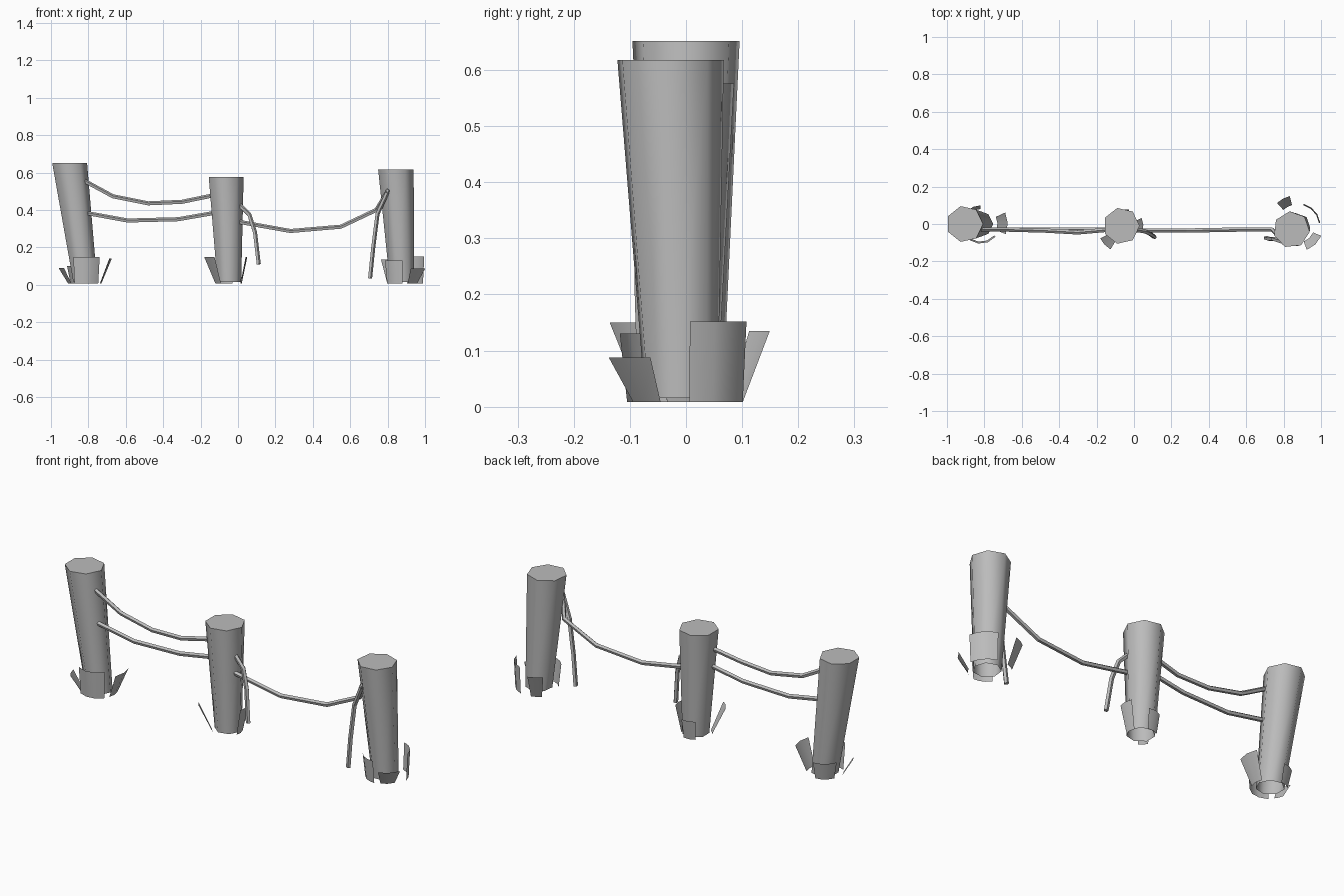
import bpy, bmesh, math
from mathutils import Vector

if "Cube" in bpy.data.objects:
    bpy.data.objects.remove(bpy.data.objects["Cube"], do_unlink=True)

grey = bpy.data.materials.new("weathered_grey")
grey.use_nodes = True
GREY = (0.5, 0.5, 0.5, 1)
grey.diffuse_color = GREY
grey.node_tree.nodes["Principled BSDF"].inputs["Base Color"].default_value = GREY


def finish(name, bm, smooth_angle=None):
    mesh = bpy.data.meshes.new(name)
    bmesh.ops.recalc_face_normals(bm, faces=bm.faces)
    bm.to_mesh(mesh)
    bm.free()
    mesh.materials.append(grey)
    obj = bpy.data.objects.new(name, mesh)
    bpy.context.collection.objects.link(obj)
    if smooth_angle:
        bpy.ops.object.select_all(action="DESELECT")
        obj.select_set(True)
        bpy.context.view_layer.objects.active = obj
        bpy.ops.object.shade_smooth_by_angle(angle=math.radians(smooth_angle))
    return obj


def polar(centre, radius, degrees, z):
    a = math.radians(degrees)
    return Vector((centre[0] + radius * math.cos(a), centre[1] + radius * math.sin(a), z))


def bridge(bm, low, high, closed):
    n = len(low)
    for i in range(n if closed else n - 1):
        j = (i + 1) % n
        bm.faces.new((low[i], low[j], high[j], high[i]))


def post(name, foot, top, turn):
    """Leaning seven-sided post, wider at the capped top and open below."""
    bm = bmesh.new()
    rings = []
    for centre, radius in ((foot, 0.067), (top, 0.098)):
        rings.append([bm.verts.new(polar(centre, radius, turn + i * 360 / 7, centre[2]))
                      for i in range(7)])
    bridge(bm, *rings, True)
    bm.faces.new(rings[1])
    return finish(name, bm, 60)


def flap(name, foot, start, end, r_low, r_high, height):
    """Thin bent sheet standing around the foot of a post."""
    bm = bmesh.new()
    segments = 3 if end - start > 55 else 2
    angles = [start + (end - start) * i / segments for i in range(segments + 1)]
    low = [bm.verts.new(polar(foot, r_low, a, 0.008)) for a in angles]
    high = [bm.verts.new(polar(foot, r_high, a, height)) for a in angles]
    bridge(bm, low, high, False)
    return finish(name, bm, 50)


def rope(name, points, radius=0.012, sides=5):
    """Faceted tube along a few points."""
    bm = bmesh.new()
    pts = [Vector(p) for p in points]
    rings = []
    for i, p in enumerate(pts):
        along = (pts[min(i + 1, len(pts) - 1)] - pts[max(i - 1, 0)]).normalized()
        u = along.cross(Vector((0, 1, 0))).normalized()
        v = along.cross(u)
        rings.append([bm.verts.new(p + radius * (u * math.cos(k * math.tau / sides)
                                                 + v * math.sin(k * math.tau / sides)))
                      for k in range(sides)])
    for a, b in zip(rings, rings[1:]):
        bridge(bm, a, b, True)
    bm.faces.new(rings[0])
    bm.faces.new(rings[-1])
    return finish(name, bm)


# Posts with the flaps at their feet: start angle, end angle, low and high radius, height
posts = {
    "right_post": ((-0.82, 0, 0.015), (-0.905, 0, 0.652), 0,
                   [(235, 320, 0.095, 0.105, 0.15), (-22, 25, 0.09, 0.145, 0.14),
                    (90, 160, 0.08, 0.1, 0.1), (188, 218, 0.09, 0.14, 0.09)]),
    "middle_post": ((-0.05, -0.01, 0.015), (-0.068, -0.01, 0.576), 0,
                    [(207, 239, 0.08, 0.147, 0.15), (-20, 25, 0.07, 0.1, 0.15),
                     (75, 125, 0.075, 0.09, 0.11)]),
    "left_post": ((0.875, -0.01, 0.015), (0.842, -0.03, 0.618), 96,
                  [(8, 75, 0.115, 0.122, 0.152), (-69, -23, 0.09, 0.137, 0.088),
                   (215, 272, 0.095, 0.108, 0.13), (105, 132, 0.115, 0.165, 0.135)]),
}
for name, (foot, top, turn, flaps) in posts.items():
    post(name, foot, top, turn)
    for i, spec in enumerate(flaps, 1):
        flap(f"{name}_foot_flap_{i}", foot, *spec)

# Sagging ropes between the posts
rope("upper_rope", [(-0.83, -0.03, 0.56), (-0.67, -0.03, 0.473), (-0.48, -0.035, 0.435),
                    (-0.3, -0.045, 0.443), (-0.13, -0.03, 0.478)])
rope("lower_rope", [(-0.82, -0.03, 0.385), (-0.59, -0.03, 0.343),
                    (-0.32, -0.03, 0.35), (-0.13, -0.03, 0.383)])
rope("long_rope", [(0, -0.035, 0.337), (0.28, -0.035, 0.287), (0.55, -0.03, 0.31),
                   (0.74, -0.03, 0.4), (0.8, -0.1, 0.5)])

# Loose rope ends hanging down
rope("middle_loose_end", [(0, -0.03, 0.435), (0.06, -0.04, 0.375),
                          (0.09, -0.055, 0.28), (0.11, -0.07, 0.11)])
rope("left_loose_end", [(0.805, -0.1, 0.51), (0.745, -0.08, 0.38),
                        (0.722, -0.08, 0.2), (0.705, -0.075, 0.035)])
